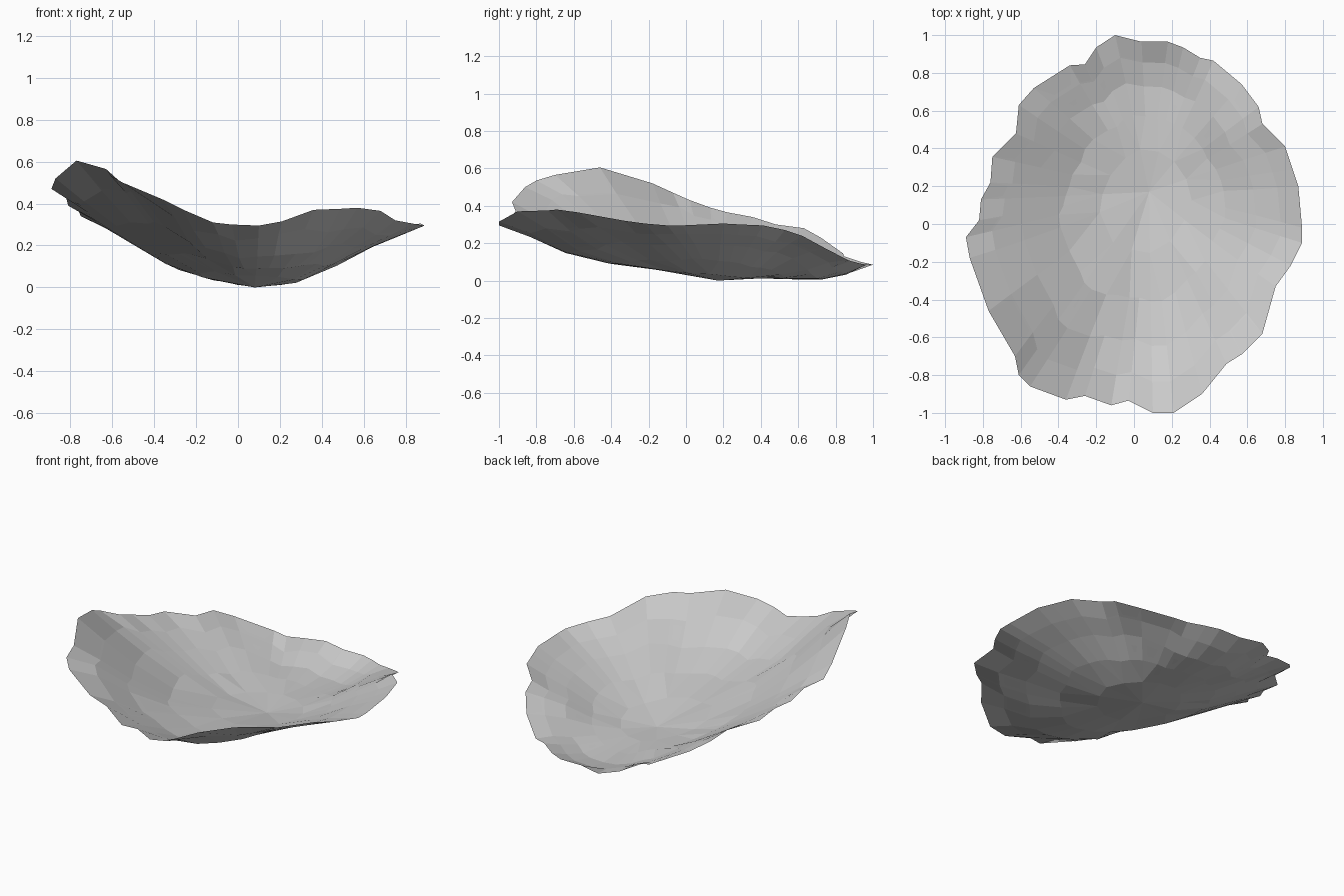
import bpy, bmesh

if "Cube" in bpy.data.objects:
    bpy.data.objects.remove(bpy.data.objects["Cube"])

# Ragged rim of the dish, counter-clockwise from the right (x, y, z)
RIM = [(.89, -.02, .295), (.87, .2, .305), (.84, .29, .3), (.8, .41, .295),
       (.68, .53, .27), (.66, .62, .24), (.57, .74, .175), (.42, .865, .11),
       (.35, .88, .105), (.26, .935, .09), (.18, .965, .085), (.04, .965, .085),
       (-.1, 1.0, .085), (-.2, .935, .1), (-.26, .845, .13), (-.34, .84, .145),
       (-.53, .72, .23), (-.61, .63, .28), (-.625, .48, .3), (-.75, .355, .34),
       (-.76, .22, .365), (-.81, .13, .39), (-.82, .02, .43), (-.89, -.07, .47),
       (-.87, -.18, .52), (-.77, -.46, .605), (-.63, -.7, .565), (-.61, -.8, .535),
       (-.55, -.86, .5), (-.36, -.93, .42), (-.26, -.91, .37), (-.12, -.96, .31),
       (-.03, -.935, .3), (.1, -1.0, .295), (.21, -1.0, .315), (.36, -.9, .37),
       (.49, -.74, .375), (.57, -.69, .38), (.68, -.58, .365), (.75, -.33, .32),
       (.83, -.22, .305), (.89, -.1, .295)]
BACK, FRONT = 12, 33                      # rim points where left and right sides meet
# Height of the valley floor running front to back (y, z)
VALLEY = [(-1, .295), (-.8, .22), (-.63, .14), (-.45, .095), (-.2, .065),
          (0, .03), (.17, 0), (.45, .012), (.7, 0), (.84, .025), (1, .085)]
# How each flank climbs from the valley (0) to the rim (1)
LEFT = [(0, 0), (.1, .01), (.42, .2), (.63, .48), (.81, .74), (1, 1)]
RIGHT = [(0, 0), (.22, .03), (.43, .24), (.62, .53), (.85, .8), (1, 1)]
RINGS = [.28, .5, .7, .86]
CX, CY = .08, .17
LIFT = .008


def lerp(table, v):
    # piecewise linear look-up, clamped at both ends
    if v <= table[0][0]:
        return table[0][1]
    for (a, p), (b, q) in zip(table, table[1:]):
        if v <= b:
            return p + (q - p) * (v - a) / max(b - a, 1e-6)
    return table[-1][1]


def side(points, k):
    return sorted((p[1], p[k]) for p in points)


L, R = RIM[BACK:FRONT + 1], RIM[FRONT:] + RIM[:BACK + 1]
SIDES = {-1: (side(L, 0), side(L, 2), LEFT), 1: (side(R, 0), side(R, 2), RIGHT)}


def mean_look(table, y):
    # average over nearby y to calm the ragged rim
    return sum(lerp(table, y + d) for d in (-.08, -.04, 0, .04, .08)) / 5


def height(x, y):
    xs, zs, climb = SIDES[-1 if x < CX else 1]
    half = max(abs(mean_look(xs, y) - CX), .15)
    v = lerp(VALLEY, y)
    return v + (mean_look(zs, y) - v) * lerp(climb, abs(x - CX) / half)


def point(i, t, lift):
    n, k = len(RIM), .6 * (1 - t)         # inner rings are softened
    a, b, c = RIM[i - 1], RIM[i], RIM[(i + 1) % n]
    sx, sy = (b[j] * (1 - k) + (a[j] + c[j]) * k / 2 for j in (0, 1))
    x, y = CX + t * (sx - CX), CY + t * (sy - CY)
    return (x, y, height(x, y) + lift * (1 - t * t))


def layer(bm, rim_verts, lift, flip):
    def face(*vs):
        bm.faces.new(vs[::-1] if flip else vs)

    n = len(RIM)
    # coarse facets in the middle, fine facets near the rim
    rings = [{i: bm.verts.new(point(i, t, lift)) for i in range(0, n, 3 if k == 0 else 1)}
             for k, t in enumerate(RINGS)]
    rings.append(dict(enumerate(rim_verts)))
    centre = bm.verts.new((CX, CY, lift))
    for i in range(0, n, 3):
        j = (i + 3) % n
        inner, outer = rings[0], rings[1]
        face(centre, inner[i], inner[j])
        face(inner[i], outer[i], outer[i + 1])
        face(inner[i], outer[i + 1], outer[i + 2], inner[j])
        face(inner[j], outer[i + 2], outer[j])
    for inner, outer in zip(rings[1:], rings[2:]):
        for i in range(n):
            j = (i + 1) % n
            face(inner[i], outer[i], outer[j], inner[j])


# Thin dish: upper and lower layers meeting in a sharp rim
bm = bmesh.new()
rim_verts = [bm.verts.new(p) for p in RIM]
layer(bm, rim_verts, LIFT, False)
layer(bm, rim_verts, 0, True)
mesh = bpy.data.meshes.new("curved_dish")
bm.to_mesh(mesh)
bm.free()
bpy.context.collection.objects.link(bpy.data.objects.new("curved_dish", mesh))
